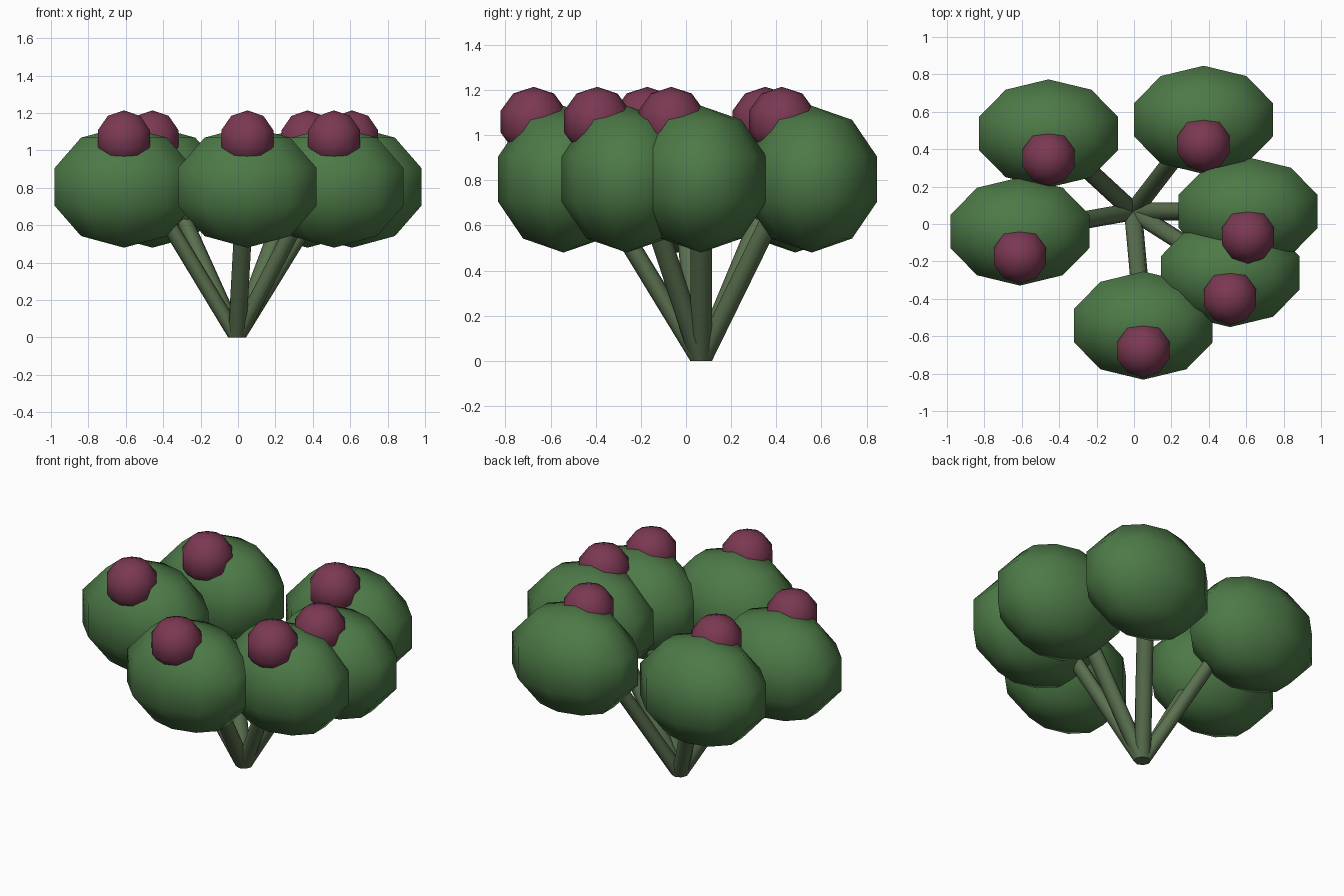
import bpy, bmesh, math
from mathutils import Matrix, Vector

if "Cube" in bpy.data.objects:
    bpy.data.objects.remove(bpy.data.objects["Cube"])


def material(name, rgb):
    m = bpy.data.materials.new(name)
    m.diffuse_color = (*rgb, 1)
    m.use_nodes = True
    m.node_tree.nodes["Principled BSDF"].inputs["Base Color"].default_value = m.diffuse_color
    return m


GREEN = material("leaf green", (0.074, 0.192, 0.063))
STEM = material("stem green", (0.102, 0.162, 0.078))
RED = material("berry red", (0.197, 0.040, 0.085))


def add_object(name, bm, mat):
    bmesh.ops.recalc_face_normals(bm, faces=bm.faces)
    me = bpy.data.meshes.new(name)
    bm.to_mesh(me)
    bm.free()
    me.materials.append(mat)
    ob = bpy.data.objects.new(name, me)
    bpy.context.collection.objects.link(ob)
    return ob


def ball(name, centre, radii, mat):
    bm = bmesh.new()
    bmesh.ops.create_uvsphere(
        bm, u_segments=10, v_segments=5, radius=1,
        matrix=Matrix.Translation(centre) @ Matrix.Diagonal((*radii, 1)))
    for f in bm.faces:
        f.smooth = True
    add_object(name, bm, mat)


def stem(name, start, end, radius, sides=8):
    # slanted tube with level ends, so it sits flat on the ground
    bm = bmesh.new()
    rings = []
    for p in (start, end):
        rings.append([bm.verts.new(p + Vector((radius * math.cos(a), radius * math.sin(a), 0)))
                      for a in (math.tau * i / sides for i in range(sides))])
    for i in range(sides):
        j = (i + 1) % sides
        bm.faces.new((rings[0][i], rings[0][j], rings[1][j], rings[1][i])).smooth = True
    bm.faces.new(rings[0][::-1])
    bm.faces.new(rings[1])
    add_object(name, bm, mat=STEM)


BASE = Vector((-0.005, 0.067, 0))
PADS = [(-0.457, 0.484), (0.372, 0.557), (0.61, 0.067),
        (0.514, -0.262), (0.05, -0.543), (-0.61, -0.04)]

# one stem, one leafy pad and one berry per branch
for n, (x, y) in enumerate(PADS, 1):
    aim = Vector((x, y, 1.0))
    stem(f"stem_{n}", BASE, BASE.lerp(aim, 0.75), 0.048)
    ball(f"leaf_pad_{n}", (x, y, 0.805), (0.41, 0.304, 0.325), GREEN)
    ball(f"berry_{n}", (x, y - 0.132, 1.06), (0.154, 0.154, 0.154), RED)
